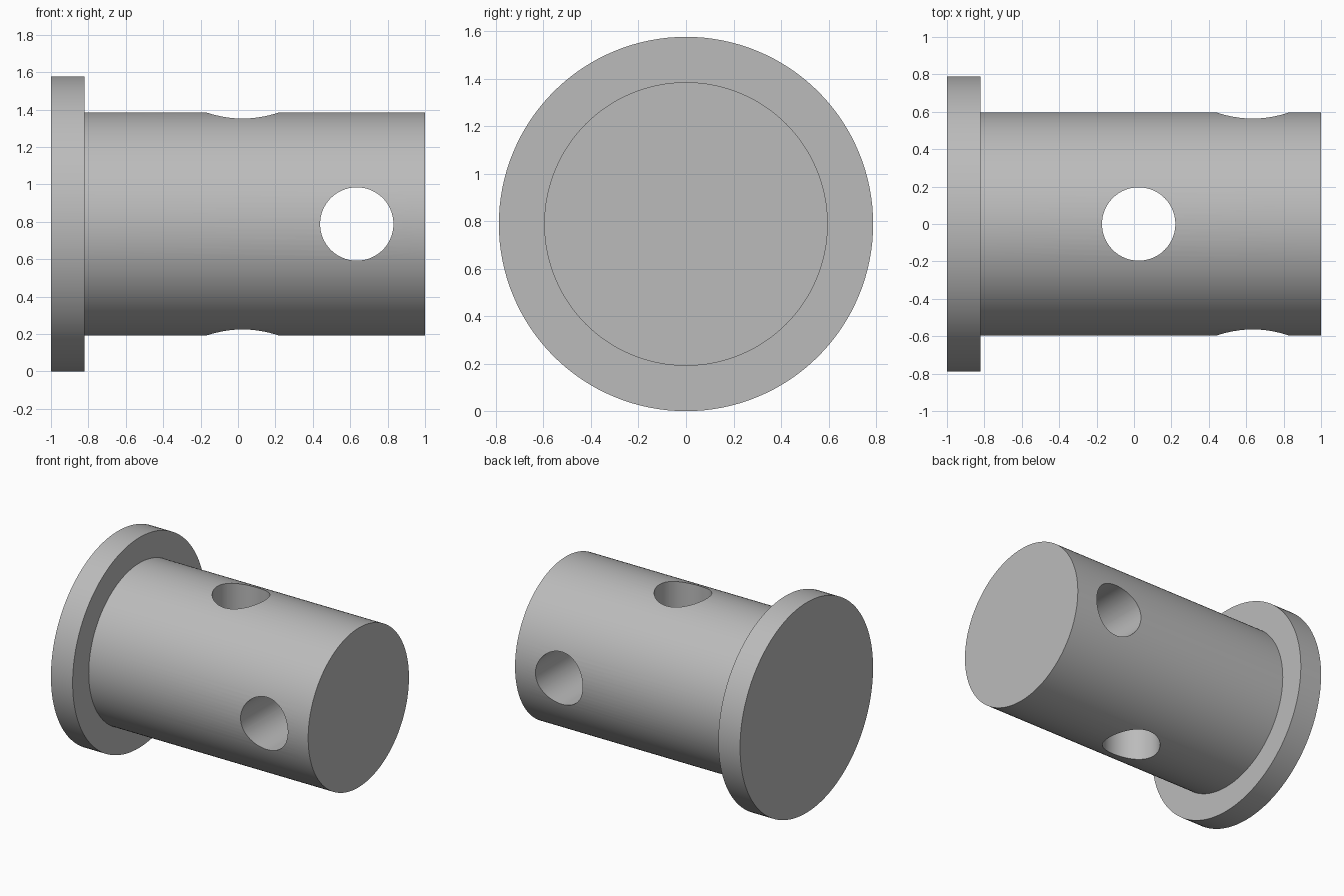
import bpy
import bmesh
import math
from mathutils import Matrix

cube = bpy.data.objects.get("Cube")
if cube:
    bpy.data.objects.remove(cube, do_unlink=True)

HEAD_R, SHAFT_R, HOLE_R = 0.788, 0.597, 0.196
AXIS_Z = HEAD_R
HEAD_X = -0.82
SEGMENTS = 128

steel = bpy.data.materials.new("plain grey")
steel.use_nodes = True
grey = (0.5, 0.5, 0.5, 1.0)
steel.diffuse_color = grey
steel.node_tree.nodes["Principled BSDF"].inputs["Base Color"].default_value = grey


def new_object(name, bm):
    bmesh.ops.recalc_face_normals(bm, faces=bm.faces)
    mesh = bpy.data.meshes.new(name)
    bm.to_mesh(mesh)
    bm.free()
    mesh.materials.append(steel)
    obj = bpy.data.objects.new(name, mesh)
    bpy.context.collection.objects.link(obj)
    return obj


def lathe(name, profile):
    """Stack circles of (x, radius) along x, bridge them and cap both ends."""
    bm = bmesh.new()
    rings = []
    for x, radius in profile:
        place = Matrix.Translation((x, 0, AXIS_Z)) @ Matrix.Rotation(math.pi / 2, 4, "Y")
        rings.append(bmesh.ops.create_circle(
            bm, segments=SEGMENTS, radius=radius, matrix=place)["verts"])
    for a, b in zip(rings, rings[1:]):
        for i in range(SEGMENTS):
            j = (i + 1) % SEGMENTS
            bm.faces.new((a[i], a[j], b[j], b[i]))
    bm.faces.new(rings[0])
    bm.faces.new(rings[-1])
    return new_object(name, bm)


def hole_cutter(name, x, turn):
    """Long cylinder crossing the shaft axis at x."""
    bm = bmesh.new()
    place = Matrix.Translation((x, 0, AXIS_Z)) @ Matrix.Rotation(turn, 4, "X")
    bmesh.ops.create_cone(bm, cap_ends=True, segments=96, radius1=HOLE_R,
                          radius2=HOLE_R, depth=2, matrix=place)
    cutter = new_object(name, bm)
    cutter.hide_render = True
    return cutter


# Flanged head and solid shaft in one turned body
pin = lathe("flanged_pin", [(-1, HEAD_R), (HEAD_X, HEAD_R), (HEAD_X, SHAFT_R), (1, SHAFT_R)])

# Cross holes: vertical near the middle, front-to-back near the free end
cutters = [hole_cutter("vertical_hole_cutter", 0.025, 0),
           hole_cutter("cross_hole_cutter", 0.635, math.pi / 2)]

bpy.ops.object.select_all(action="DESELECT")
pin.select_set(True)
bpy.context.view_layer.objects.active = pin
for cutter in cutters:
    mod = pin.modifiers.new(cutter.name, "BOOLEAN")
    mod.operation = "DIFFERENCE"
    mod.solver = "EXACT"
    mod.object = cutter
    bpy.ops.object.modifier_apply(modifier=mod.name)
    bpy.data.objects.remove(cutter, do_unlink=True)

bpy.ops.object.shade_smooth_by_angle(angle=math.radians(30))
